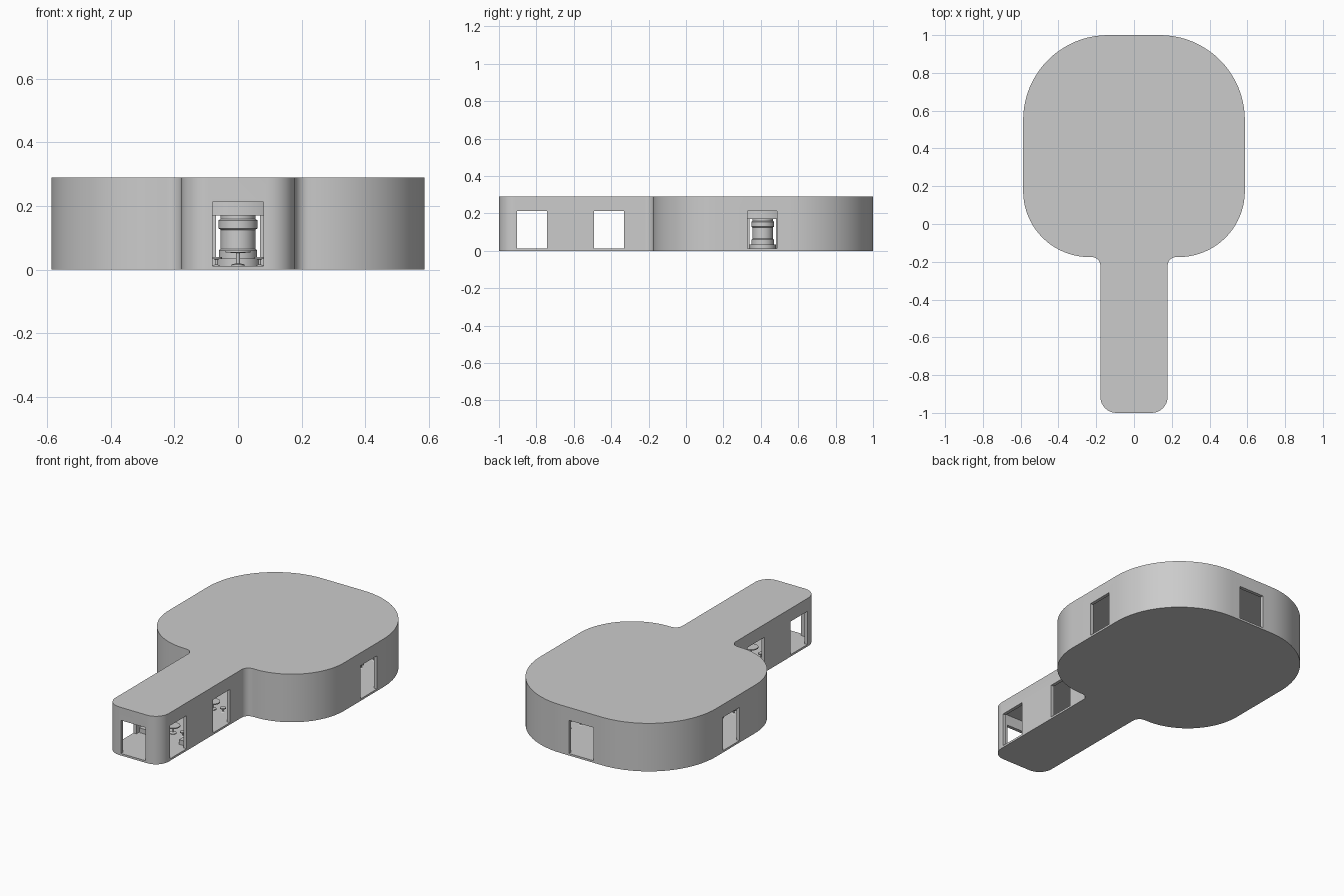
import bpy, bmesh, math

if "Cube" in bpy.data.objects:
    bpy.data.objects.remove(bpy.data.objects["Cube"])

H, T, FLOOR, CY = 0.29, 0.02, 0.012, 0.41


def outline(inset):
    """Paddle plan as tangent arcs, right half mirrored to the left."""
    arcs = [(0.093, -0.915, 0.085, -90, 0, 1), (0.223, -0.22, 0.045, 180, 90, -1),
            (0.237, 0.175, 0.35, -90, 0, 1), (0.137, 0.55, 0.45, 0, 90, 1)]
    pts = []
    for cx, cy, r, a0, a1, s in arcs:
        n = 20 if r > 0.2 else 8
        for i in range(n + 1):
            a = math.radians(a0 + (a1 - a0) * i / n)
            rr = r - s * inset
            pts.append((cx + rr * math.cos(a), cy + rr * math.sin(a)))
    return pts + [(-x, y) for x, y in reversed(pts)]


def finish(name, bm, smooth=True):
    bmesh.ops.recalc_face_normals(bm, faces=bm.faces)
    me = bpy.data.meshes.new(name)
    bm.to_mesh(me)
    bm.free()
    ob = bpy.data.objects.new(name, me)
    bpy.context.collection.objects.link(ob)
    if smooth:
        bpy.ops.object.select_all(action='DESELECT')
        ob.select_set(True)
        bpy.context.view_layer.objects.active = ob
        bpy.ops.object.shade_smooth_by_angle(angle=math.radians(30))
    return ob


def prism(name, pts, z0, z1, smooth=True):
    bm = bmesh.new()
    f = bm.faces.new([bm.verts.new((x, y, z0)) for x, y in pts])
    g = bmesh.ops.extrude_face_region(bm, geom=[f])
    bmesh.ops.translate(bm, vec=(0, 0, z1 - z0),
                        verts=[v for v in g['geom'] if isinstance(v, bmesh.types.BMVert)])
    return finish(name, bm, smooth)


def box(name, x0, x1, y0, y1, z0, z1):
    return prism(name, [(x0, y0), (x1, y0), (x1, y1), (x0, y1)], z0, z1, False)


def lathe(name, profile, x, y, n=32):
    """Closed or axis-ended profile of (radius, z) spun about a vertical axis."""
    bm = bmesh.new()
    vs = [bm.verts.new((x + r, y, z)) for r, z in profile]
    es = [bm.edges.new(p) for p in zip(vs, vs[1:])]
    bmesh.ops.spin(bm, geom=vs + es, cent=(x, y, 0), axis=(0, 0, 1),
                   angle=2 * math.pi, steps=n, use_duplicate=False)
    bmesh.ops.remove_doubles(bm, verts=bm.verts, dist=1e-5)
    return finish(name, bm)


def cut(target, cutter):
    m = target.modifiers.new("cut", 'BOOLEAN')
    m.operation, m.solver, m.object = 'DIFFERENCE', 'EXACT', cutter
    bpy.context.view_layer.objects.active = target
    bpy.ops.object.modifier_apply(modifier=m.name)
    bpy.data.objects.remove(cutter)


# hollow building shell with floor and flat roof
shell = prism("building_shell", outline(0), 0, H, False)
cut(shell, prism("room_cutter", outline(T), FLOOR, H - 0.015, False))

# doorways and windows through the walls
for y0, y1 in ((-0.903, -0.743), (-0.492, -0.332)):
    cut(shell, box("window_cutter", -0.3, 0.3, y0, y1, FLOOR, 0.212))
cut(shell, box("side_door_cutter", -0.7, 0.7, 0.33, 0.487, FLOOR, 0.212))
for y0, y1 in ((-1.1, -0.95), (0.95, 1.1)):
    cut(shell, box("end_door_cutter", -0.081, 0.081, y0, y1, FLOOR, 0.212))
bpy.ops.object.select_all(action='DESELECT')
shell.select_set(True)
bpy.context.view_layer.objects.active = shell
bpy.ops.object.shade_smooth_by_angle(angle=math.radians(30))

# ring soffit hanging around the middle of the hall
lathe("ceiling_ring", [(0.18, 0.17), (0.2, 0.17), (0.2, 0.28), (0.18, 0.28), (0.18, 0.17)],
      0, CY, 64)

# central round kiosk: plinth, drum, hood and column to the roof
lathe("central_kiosk", [(0, FLOOR), (0.07, FLOOR), (0.07, 0.035), (0.06, 0.035), (0.06, 0.06),
                        (0.055, 0.065), (0.055, 0.125), (0.061, 0.13), (0.061, 0.155),
                        (0.055, 0.16), (0.055, 0.28), (0, 0.28)], 0, CY, 48)
for sx in (-1, 1):
    for sy in (-1, 1):
        box("kiosk_post", sx * 0.075 - 0.005, sx * 0.075 + 0.005,
            CY + sy * 0.075 - 0.005, CY + sy * 0.075 + 0.005, FLOOR, 0.28)


def table(x, y, r=0.04):
    lathe("round_table", [(0, FLOOR), (r * 0.5, FLOOR), (r * 0.5, 0.016), (0.006, 0.02),
                          (0.006, 0.052), (r, 0.054), (r, 0.06), (0, 0.06)], x, y)


def stool(x, y):
    lathe("stool", [(0, FLOOR), (0.012, FLOOR), (0.004, 0.016), (0.004, 0.032),
                    (0.017, 0.034), (0.017, 0.04), (0, 0.04)], x, y, 20)


# seating in the entrance wing, between the windows
for y in (-0.62, -0.24):
    table(0, y)
    for sx in (-1, 1):
        stool(sx * 0.068, y)

# benches along the wing walls
for sx in (-1, 1):
    a, b = sorted((sx * 0.155, sx * 0.11))
    box("bench_seat", a, b, -0.72, -0.52, FLOOR, 0.04)

# tables in the four corners of the hall
for x, y in ((0.3, 0.12), (0.3, 0.72)):
    for sx in (-1, 1):
        table(sx * x, y, 0.05)
        for k in range(4):
            a = math.pi * (k / 2 + 0.25)
            stool(sx * x + 0.085 * math.cos(a), y + 0.085 * math.sin(a))
